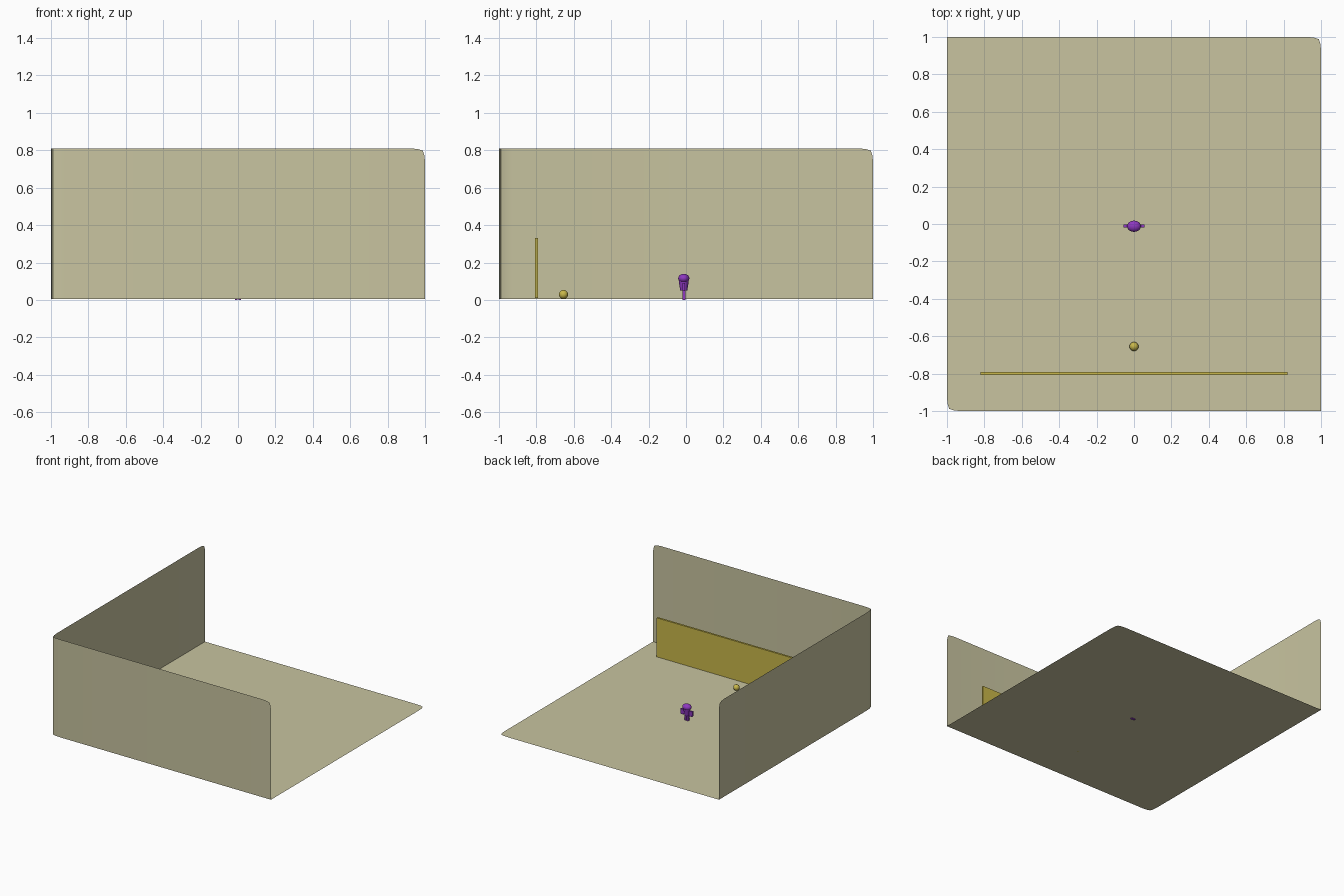
import bpy, bmesh, math

if "Cube" in bpy.data.objects:
    bpy.data.objects.remove(bpy.data.objects["Cube"])

def srgb(r, g, b):
    f = lambda c: ((c / 255 + 0.055) / 1.055) ** 2.4 if c > 10 else c / 255 / 12.92
    return (f(r), f(g), f(b), 1)

def material(name, rgb):
    m = bpy.data.materials.new(name)
    m.diffuse_color = srgb(*rgb)
    m.use_nodes = True
    m.node_tree.nodes["Principled BSDF"].inputs["Base Color"].default_value = m.diffuse_color
    return m

CREAM = material("warm cream", (200, 196, 160))
YELLOW = material("mustard yellow", (200, 183, 74))
PURPLE = material("purple", (142, 56, 192))

def finish(name, bm, mat, smooth=False):
    me = bpy.data.meshes.new(name)
    bm.to_mesh(me)
    bm.free()
    ob = bpy.data.objects.new(name, me)
    bpy.context.collection.objects.link(ob)
    me.materials.append(mat)
    if smooth:
        bpy.context.view_layer.objects.active = ob
        ob.select_set(True)
        bpy.ops.object.shade_smooth_by_angle(angle=math.radians(40))
        ob.select_set(False)
    return ob

def box(name, lo, hi, mat, taper=1.0):
    # axis-aligned box, bottom optionally narrowed
    bm = bmesh.new()
    bmesh.ops.create_cube(bm, size=1)
    for v in bm.verts:
        k = taper if v.co.z < 0 else 1
        v.co = [(lo[i] + hi[i]) / 2 + v.co[i] * (hi[i] - lo[i]) * (k if i < 2 else 1)
                for i in range(3)]
    return finish(name, bm, mat)

def ellipsoid(name, centre, radii, mat, seg=24):
    bm = bmesh.new()
    bmesh.ops.create_uvsphere(bm, u_segments=seg, v_segments=seg // 2, radius=1)
    for v in bm.verts:
        v.co = [centre[i] + v.co[i] * radii[i] for i in range(3)]
    return finish(name, bm, mat, True)

# Room: thin floor and two walls with softly rounded corners
FLOOR, TOP = 0.006, 0.81
SOFT = [(0, .07), (.004, .035), (.012, .012), (.035, .004), (.07, 0)]
plan = [(-1, 1 - d, TOP - drop) for d, drop in SOFT]             # left wall, back end
plan += [(-1 + a, -1 + b, TOP) for a, b in SOFT]                 # upright corner
plan += [(1 - d, -1, TOP - drop) for d, drop in reversed(SOFT)]  # front wall, right end
bm = bmesh.new()
low = [bm.verts.new((x, y, FLOOR)) for x, y, z in plan]
high = [bm.verts.new(p) for p in plan]
for i in range(len(plan) - 1):
    bm.faces.new((low[i], high[i], high[i + 1], low[i + 1]))
back_corner = [bm.verts.new((1 - a, 1 - b, FLOOR)) for a, b in SOFT]
bm.faces.new(low + back_corner)
finish("room_walls_and_floor", bm, CREAM, True)

# Low board in front of the front wall, and the ball
box("board", (-0.82, -0.806, 0.01), (0.82, -0.79, 0.33), YELLOW)
ellipsoid("ball", (0, -0.655, 0.029), (0.024,) * 3, YELLOW)

# Small figure
Y = -0.012
ellipsoid("figure_head", (0, Y, 0.115), (0.037, 0.03, 0.025), PURPLE)
bm = bmesh.new()
bmesh.ops.create_cone(bm, cap_ends=True, segments=20, radius1=0.019, radius2=0.027, depth=0.052)
for v in bm.verts:
    v.co.y += Y
    v.co.z += 0.076
finish("figure_body", bm, PURPLE, True)
for side, s in (("left", -1), ("right", 1)):
    xs = sorted((s * 0.022, s * 0.055))
    box(side + "_arm", (xs[0], Y - 0.008, 0.048), (xs[1], Y + 0.008, 0.09), PURPLE, 0.85)
    xs = sorted((s * 0.002, s * 0.017))
    box(side + "_leg", (xs[0], Y - 0.008, 0), (xs[1], Y + 0.008, 0.055), PURPLE)
